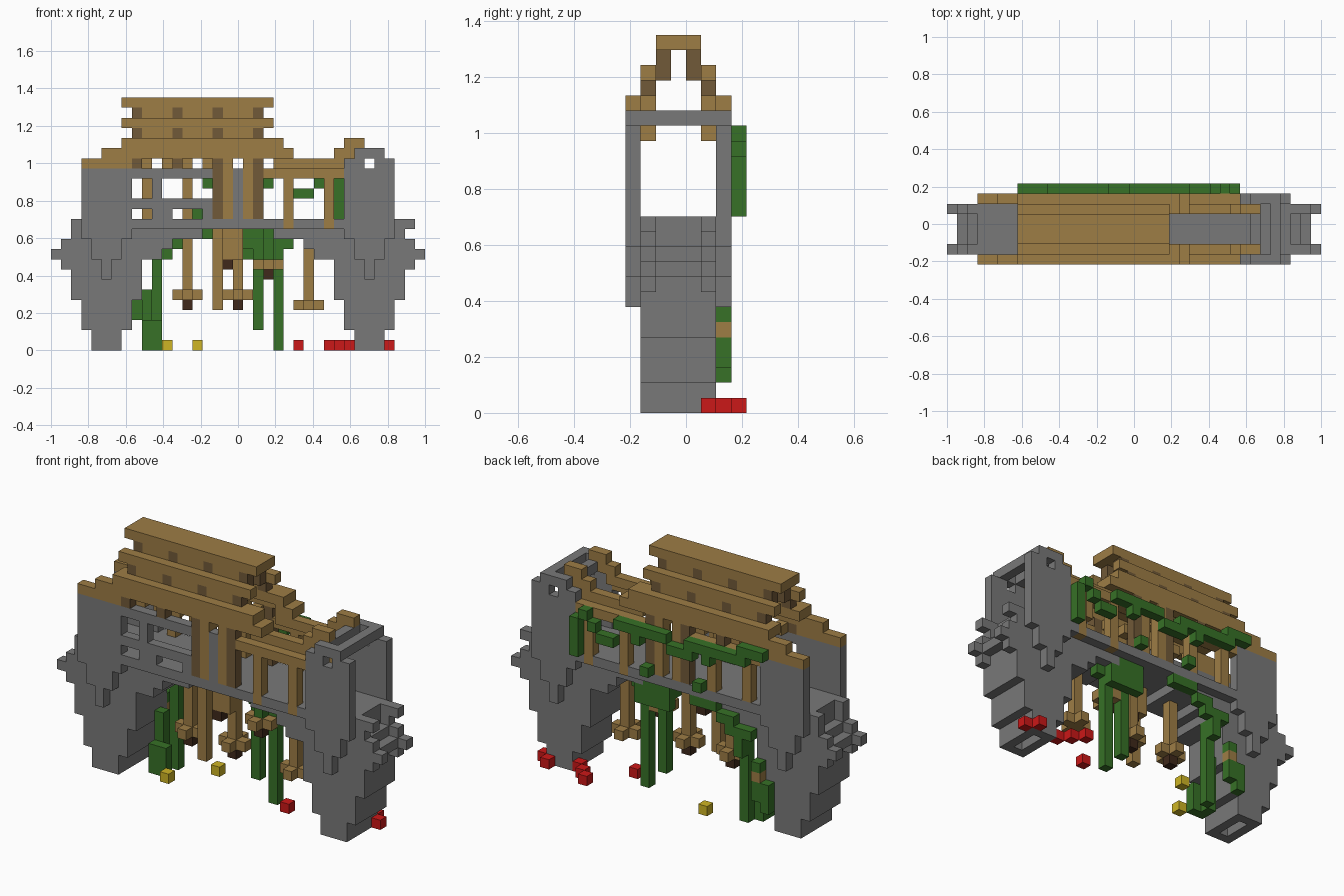
import bpy
import bmesh

cube = bpy.data.objects.get("Cube")
if cube:
    bpy.data.objects.remove(cube)

V = 2 / 37  # block size


def material(name, rgb):
    m = bpy.data.materials.new(name)
    m.use_nodes = True
    m.diffuse_color = (*rgb, 1)
    m.node_tree.nodes["Principled BSDF"].inputs["Base Color"].default_value = (*rgb, 1)
    return m


STONE = material("stone grey", (0.19, 0.19, 0.19))
WOOD = material("light wood", (0.34, 0.205, 0.06))
DARK = material("dark wood", (0.165, 0.1, 0.04))
IRON = material("lantern brown", (0.05, 0.022, 0.011))
LEAF = material("vine green", (0.038, 0.165, 0.02))
RED = material("red flower", (0.6, 0.009, 0.009))
YELLOW = material("yellow flower", (0.62, 0.46, 0.018))


def both_sides(boxes):
    """Repeat boxes on the opposite long side of the bridge."""
    return boxes + [(a, b, 7 - d, 7 - c, e, f) for a, b, c, d, e, f in boxes]


def both_ends(boxes):
    """Repeat boxes at the opposite end of the bridge."""
    return boxes + [(37 - b, 37 - a, c, d, e, f) for a, b, c, d, e, f in boxes]


def build(name, mat, boxes):
    """Join block-unit boxes (x0, x1, y0, y1, z0, z1) into one mesh."""
    cells = set()
    for a, b, c, d, e, f in boxes:
        cells |= {(x, y, z) for x in range(a, b) for y in range(c, d) for z in range(e, f)}
    bm = bmesh.new()
    verts = {}

    def vert(p):
        if p not in verts:
            verts[p] = bm.verts.new(((p[0] - 18.5) * V, (p[1] - 4) * V, p[2] * V))
        return verts[p]

    # Keep only the outside faces of the block cells
    for cell in cells:
        for axis in range(3):
            for side in (0, 1):
                n = list(cell)
                n[axis] += 2 * side - 1
                if tuple(n) in cells:
                    continue
                u, w = (axis + 1) % 3, (axis + 2) % 3
                quad = []
                for du, dw in ((0, 0), (1, 0), (1, 1), (0, 1)):
                    p = list(cell)
                    p[axis] += side
                    p[u] += du
                    p[w] += dw
                    quad.append(vert(tuple(p)))
                bm.faces.new(quad if side else quad[::-1])
    bmesh.ops.dissolve_limit(bm, angle_limit=0.01, verts=bm.verts, edges=bm.edges)
    me = bpy.data.meshes.new(name)
    bm.to_mesh(me)
    bm.free()
    me.materials.append(mat)
    ob = bpy.data.objects.new(name, me)
    bpy.context.collection.objects.link(ob)


def shell(a, b, e, f):
    """Hollow rectangular pier course."""
    return [(a, b, 1, 2, e, f), (a, b, 5, 6, e, f), (a, a + 1, 1, 6, e, f), (b - 1, b, 1, 6, e, f)]


# Hollow piers that widen upwards
build("piers", STONE, both_ends(
    shell(4, 7, 0, 2) + shell(3, 8, 2, 5) + shell(2, 9, 5, 10) + shell(3, 9, 10, 13)))

# Jagged stones on the pier ends
build("pier_spikes", STONE, both_sides(both_ends(
    [(0, 2, 1, 2, 9, 10), (1, 2, 1, 2, 8, 9), (1, 3, 1, 2, 10, 11), (2, 3, 1, 2, 11, 13),
     (1, 3, 2, 5, 9, 10), (2, 3, 2, 5, 10, 11)]) + [(35, 36, 1, 2, 12, 13)]))

# Pointed facing stones on the outside of the piers
build("pier_facing", STONE, both_sides(both_ends(
    [(5, 6, 0, 1, 7, 12), (4, 7, 0, 1, 9, 12), (3, 8, 0, 1, 11, 13)])))

# Stepped arch and deck, with gaps in the deck edge for the rail posts
build("arch_and_deck", STONE, both_ends(
    [(9, 11, 1, 6, 9, 10), (9, 12, 1, 6, 10, 11), (9, 15, 1, 6, 11, 12)])
    + [(3, 34, 1, 6, 12, 13)]
    + both_sides([(3, 23, 0, 1, 12, 13), (24, 27, 0, 1, 12, 13), (28, 34, 0, 1, 12, 13)]))

# Parapet: plain walls over one pier, windows only along the front
build("parapet_walls", STONE, both_sides([(3, 8, 0, 1, 13, 18)]) + [
    (8, 16, 0, 1, 17, 18), (8, 16, 0, 1, 14, 15),
    (10, 12, 0, 1, 13, 14), (15, 16, 0, 1, 13, 14),
    (10, 11, 0, 1, 15, 17), (18, 19, 0, 1, 13, 18)])

# Open tower at one end
build("end_tower", STONE, both_sides([
    (29, 31, 0, 1, 13, 19), (31, 32, 0, 1, 13, 18), (32, 34, 0, 1, 13, 19),
    (30, 33, 0, 1, 19, 20)]) + [(32, 33, 0, 7, 19, 20), (30, 31, 0, 7, 19, 20)])

# Roof ridge, eaves and boards
build("roof_boards", WOOD, both_sides(
    [(7, 22, 1, 2, 22, 23), (7, 23, 0, 2, 20, 21)]
    + [(x, x + 3, 2, 3, 22, 24) for x in (9, 13, 17)]
    + [(x, x + 3, 1, 2, 21, 22) for x in (9, 13, 17)])
    + [(7, 22, 2, 5, 24, 25)])
build("roof_pillars", DARK, both_sides(
    [(x, x + 1, 2, 3, 22, 24) for x in (8, 12, 16, 20)]
    + [(x, x + 1, 1, 2, 21, 22) for x in (8, 12, 16, 20)]))

# Sagging hand rails and their teeth
build("rails", WOOD, both_sides(
    [(5, 24, 0, 1, 19, 20), (3, 8, 0, 1, 18, 19),
     (22, 24, 1, 2, 19, 20), (23, 29, 1, 2, 18, 19), (28, 31, 1, 2, 19, 20),
     (29, 31, 1, 2, 20, 21), (21, 29, 0, 1, 17, 18)]
    + [(x, x + 1, 1, 2, 18, 19) for x in (9, 11, 13, 15, 17, 19, 22)])
    + [(8, 16, 6, 7, 17, 18)])

# Posts that carry the roof and rails
build("posts", WOOD, both_sides(
    [(17, 18, 0, 1, 13, 19), (19, 20, 0, 1, 13, 19),
     (23, 24, 0, 1, 12, 18), (27, 28, 0, 1, 12, 18)])
    + [(9, 10, 6, 7, 13, 17), (13, 14, 6, 7, 13, 17)])
build("dark_posts", DARK, both_sides(
    [(16, 17, 0, 1, 13, 19), (20, 21, 0, 1, 13, 19), (8, 9, 0, 1, 18, 19),
     (12, 13, 0, 1, 18, 19)]))


# Hanging lanterns: chain, cross piece and dark tip
def lantern(name, x, y, bottom, top):
    build(name, WOOD, [(x, x + 1, y, y + 1, bottom, top),
                       (x - 1, x + 2, y, y + 1, bottom, bottom + 1),
                       (x, x + 1, y - 1, y + 2, bottom, bottom + 1)])


def tip(name, x, y, z):
    build(name, IRON, [(x, x + 1, y, y + 1, z, z + 1)])


for n, (x, y, bottom, top) in enumerate([(13, 3, 5, 11), (18, 3, 5, 12), (21, 3, 8, 9)]):
    lantern(f"lantern_{n + 1}", x, y, bottom, top)
    tip(f"lantern_tip_{n + 1}", x, y, bottom - 1)
lantern("plain_lantern", 25, 3, 4, 11)
build("hanging_beams", WOOD, [(16, 17, 1, 2, 4, 12), (16, 19, 2, 3, 9, 12), (8, 9, 6, 7, 5, 6)])
tip("beam_tip", 17, 2, 8)

# Vines along the back parapet
build("back_vines", LEAF, [
    (7, 10, 7, 8, 18, 19), (9, 14, 7, 8, 17, 18), (14, 16, 7, 8, 17, 18),
    (15, 18, 7, 8, 16, 17), (18, 21, 7, 8, 17, 18), (21, 22, 7, 8, 16, 18),
    (20, 21, 7, 8, 13, 14), (24, 26, 7, 8, 15, 16), (22, 24, 7, 8, 17, 18),
    (26, 27, 7, 8, 16, 17), (27, 28, 7, 8, 17, 18), (28, 29, 7, 8, 13, 17),
    (13, 14, 7, 8, 16, 17), (14, 15, 7, 8, 13, 14)])

# Vines creeping along the back of the arch
build("arch_vines", LEAF, [
    (8, 9, 6, 7, 3, 5), (7, 8, 6, 7, 2, 5), (8, 9, 6, 7, 6, 7), (10, 11, 6, 7, 7, 9),
    (9, 12, 6, 7, 9, 10), (11, 13, 6, 7, 10, 11), (13, 16, 6, 7, 11, 12)])

# Vines hanging under the arch
build("hanging_vines", LEAF, [
    (20, 21, 4, 5, 2, 12), (22, 23, 4, 5, 0, 12), (19, 23, 5, 6, 9, 12),
    (21, 22, 3, 4, 9, 12), (19, 24, 4, 5, 10, 12), (9, 10, 4, 5, 0, 6),
    (10, 11, 5, 6, 0, 9), (9, 11, 3, 4, 0, 3)])

# Flowers on the ground
for name, mat, spots in (
        ("red_flower", RED, [(24, 3), (27, 7), (28, 6), (29, 5), (33, 5), (32, 6)]),
        ("yellow_flower", YELLOW, [(11, 2), (14, 6)])):
    for n, (x, y) in enumerate(spots):
        build(f"{name}_{n + 1}", mat, [(x, x + 1, y, y + 1, 0, 1)])
